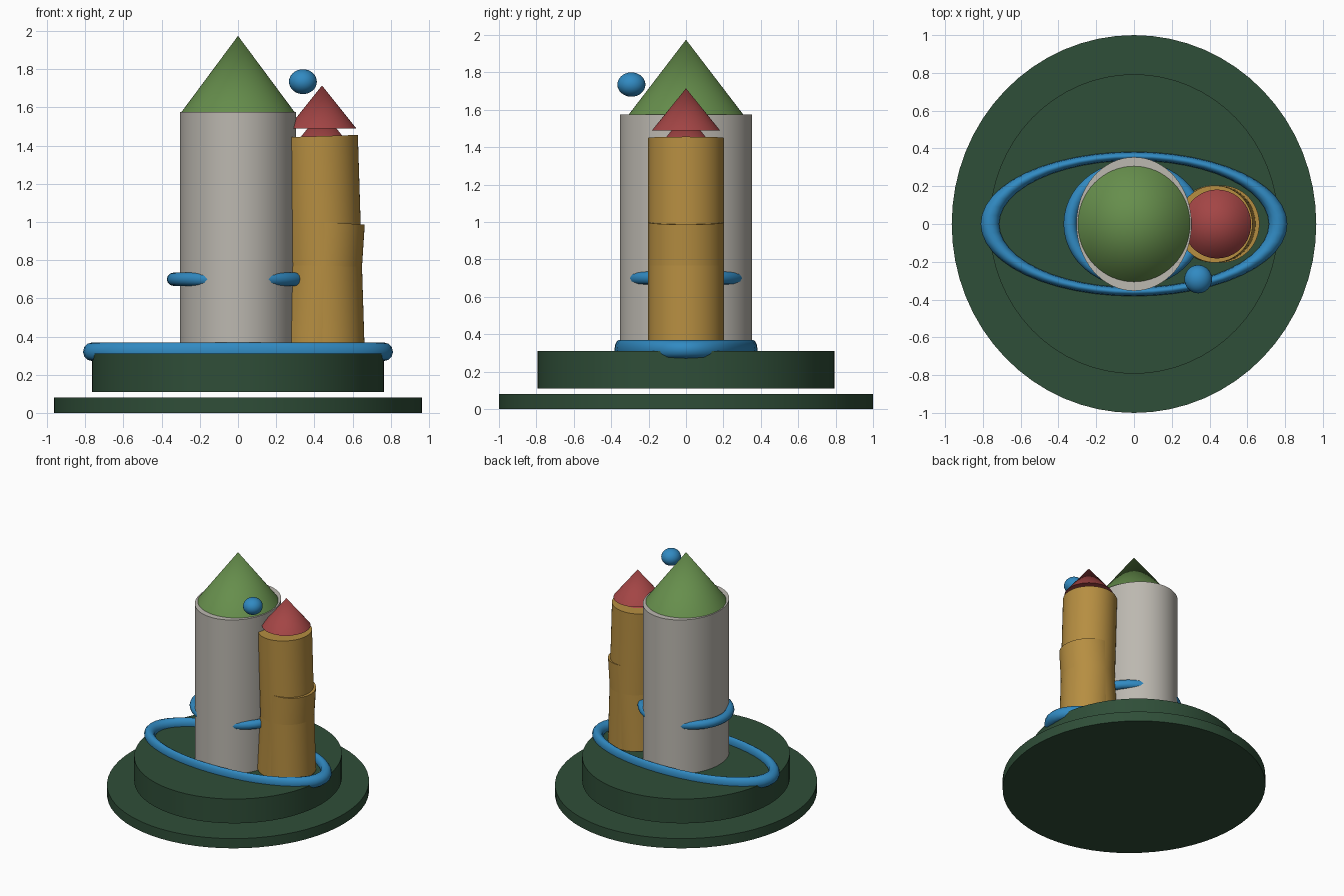
import bpy, math

if "Cube" in bpy.data.objects:
    bpy.data.objects.remove(bpy.data.objects["Cube"])


def srgb(r, g, b):
    def lin(c):
        c /= 255
        return c / 12.92 if c <= 0.04045 else ((c + 0.055) / 1.055) ** 2.4
    return (lin(r), lin(g), lin(b), 1)


def material(name, rgb):
    m = bpy.data.materials.new(name)
    m.diffuse_color = srgb(*rgb)
    m.use_nodes = True
    m.node_tree.nodes["Principled BSDF"].inputs["Base Color"].default_value = m.diffuse_color
    return m


DARK_GREEN = material("dark green", (47, 78, 56))
GREEN = material("leaf green", (102, 142, 76))
STONE = material("warm grey", (188, 184, 176))
GOLD = material("ochre", (182, 142, 65))
RED = material("brick red", (163, 69, 69))
BLUE = material("water blue", (49, 138, 194))


def finish(name, mat, size=(1, 1, 1), tilt=0):
    ob = bpy.context.object
    ob.name = name
    ob.scale = size
    ob.rotation_euler.y = tilt
    ob.data.materials.append(mat)
    bpy.ops.object.shade_smooth_by_angle(angle=math.radians(35))
    return ob


def cylinder(name, mat, x, z0, z1, rx, ry, tilt=0):
    bpy.ops.mesh.primitive_cylinder_add(vertices=64, radius=1, depth=1, location=(x, 0, (z0 + z1) / 2))
    return finish(name, mat, (rx, ry, z1 - z0), tilt)


def cone(name, mat, x, z0, z1, rx, ry):
    bpy.ops.mesh.primitive_cone_add(vertices=64, radius1=1, depth=1, location=(x, 0, (z0 + z1) / 2))
    return finish(name, mat, (rx, ry, z1 - z0))


def ring(name, z, rx, ry, tube):
    # outer radii rx and ry, made by stretching a round torus
    bpy.ops.mesh.primitive_torus_add(major_segments=48, minor_segments=12, major_radius=rx - tube,
                                     minor_radius=tube, location=(0, 0, z))
    return finish(name, BLUE, (1, ry / rx, 1))


# stepped round base, with a thin gap between the steps
cylinder("base_disc", DARK_GREEN, 0, 0, 0.08, 0.965, 1.0)
cylinder("upper_disc", DARK_GREEN, 0, 0.11, 0.31, 0.765, 0.793)

# main tower and roof
cylinder("main_tower", STONE, 0, 0.31, 1.575, 0.305, 0.354)
cone("main_roof", GREEN, 0, 1.575, 1.975, 0.297, 0.306)

# side tower: two slightly leaning shafts and two stacked roofs
cylinder("side_tower", GOLD, 0.446, 0.31, 1.45, 0.2, 0.204, -0.0315)
cylinder("side_tower_lower_shaft", GOLD, 0.442, 0.31, 1.0, 0.2, 0.204, 0.065)
cone("side_roof", RED, 0.44, 1.49, 1.715, 0.18, 0.182)
cone("side_roof_inner", RED, 0.44, 1.36, 1.585, 0.18, 0.182)

# water rings and floating drop
ring("ground_ring", 0.32, 0.812, 0.382, 0.049)
ring("tower_ring", 0.70, 0.373, 0.334, 0.035)
bpy.ops.mesh.primitive_uv_sphere_add(segments=32, ring_count=16, radius=1, location=(0.34, -0.292, 1.735))
finish("drop", BLUE, (0.073, 0.075, 0.065))
